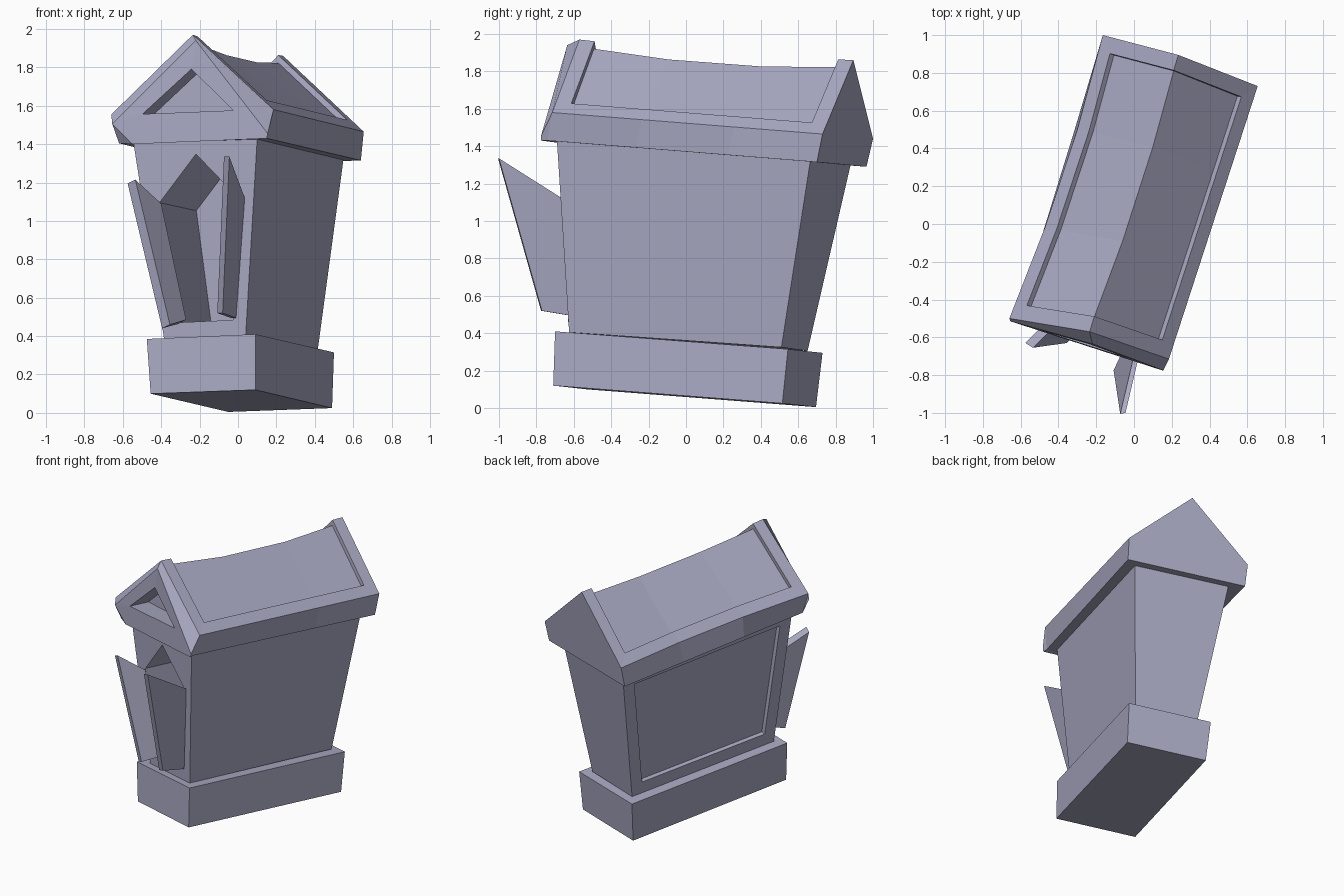
import bpy, bmesh
from mathutils import Vector as V

cube = bpy.data.objects.get("Cube")
if cube:
    bpy.data.objects.remove(cube, do_unlink=True)

stone = bpy.data.materials.new("grey_violet_stone")
stone.use_nodes = True
colour = (0.40, 0.40, 0.55, 1)
stone.diffuse_color = colour
stone.node_tree.nodes["Principled BSDF"].inputs["Base Color"].default_value = colour


def loft(name, sections, adjust=None):
    """Skin matching rings of points and cap both ends."""
    bm = bmesh.new()
    rings = [[bm.verts.new(p) for p in s] for s in sections]
    n = len(rings[0])
    strips = []
    for a, b in zip(rings, rings[1:]):
        strips.append([bm.faces.new((a[i], a[(i + 1) % n], b[(i + 1) % n], b[i])) for i in range(n)])
    bm.faces.new(rings[0])
    bm.faces.new(rings[-1])
    bmesh.ops.recalc_face_normals(bm, faces=bm.faces[:])
    if adjust:
        adjust(bm, strips)
    mesh = bpy.data.meshes.new(name)
    bm.to_mesh(mesh)
    bm.free()
    mesh.materials.append(stone)
    ob = bpy.data.objects.new(name, mesh)
    bpy.context.collection.objects.link(ob)
    return ob


def recess(bm, faces, margin, depth):
    """Sunken panel with an upright rim wall."""
    bmesh.ops.inset_region(bm, faces=faces, thickness=margin, use_even_offset=True)
    bmesh.ops.inset_region(bm, faces=faces, thickness=0.002, depth=-depth, use_even_offset=True)


def carve(target, cutter):
    mod = target.modifiers.new("carve", "BOOLEAN")
    mod.object = cutter
    mod.solver = "EXACT"
    cutter.hide_render = True
    cutter.hide_set(True)
    bpy.context.view_layer.objects.active = target
    bpy.ops.object.modifier_apply(modifier=mod.name)
    bpy.data.objects.remove(cutter, do_unlink=True)


def quad(fl, fr, br, bl):
    return [V(p) for p in (fl, fr, br, bl)]


# Plinth
loft("plinth", [
    quad((-.455, -.53, .10), (.09, -.71, .12), (.49, .515, .025), (-.05, .695, .005)),
    quad((-.475, -.515, .385), (.09, -.70, .41), (.50, .545, .315), (-.065, .73, .295))])

# Tapered walls, with a sunken panel on the -x side
low = quad((-.385, -.485, .385), (.04, -.625, .405), (.415, .51, .325), (-.01, .65, .305))
top = quad((-.545, -.475, 1.41), (.10, -.69, 1.43), (.55, .665, 1.325), (-.095, .88, 1.30))
walls = loft("walls", [low, top], lambda bm, s: recess(bm, [s[0][3]], .09, .03))

# Pointed doorway
inward = V((.32, .95, -.07))


def on_front(u, t):
    return low[0].lerp(low[1], u).lerp(top[0].lerp(top[1], u), t)


arch = [on_front(u, t) for u, t in ((.16, .08), (.84, .08), (.86, .70), (.5, .93), (.15, .69))]
doorway = loft("doorway_cutter", [[p - inward * .1 for p in arch], [p + inward * .6 for p in arch]])
carve(walls, doorway)

# Sagging gabled roof; ring order: left low, left up, ridge, right up, right low
front = [V(p) for p in ((-.62, -.49, 1.405), (-.66, -.50, 1.555), (-.235, -.57, 1.97),
                        (.185, -.715, 1.58), (.15, -.74, 1.43))]
back = [V(p) for p in ((-.17, .965, 1.29), (-.165, 1.0, 1.44), (.235, .895, 1.86),
                       (.655, .73, 1.465), (.64, .70, 1.315))]
nose = [V(p) for p in ((-.55, -.54, 1.40), (-.655, -.515, 1.505), (-.22, -.635, 1.94),
                       (.155, -.775, 1.455), (.15, -.775, 1.43))]
rings = [nose, front]
for t in (.33, .67):
    ring = [a.lerp(b, t) for a, b in zip(front, back)]
    ring[1].x += .03
    ring[2] += V((.02, 0, -.03))
    rings.append(ring)
rings.append(back)


def sink_slopes(bm, strips):
    recess(bm, [s[i] for s in strips[1:] for i in (1, 2)], .085, .03)


roof = loft("roof", rings, sink_slopes)

# Triangular gable niche
tri = [V(p) for p in ((-.49, -.54, 1.555), (-.02, -.70, 1.575), (-.24, -.625, 1.79))]
niche = loft("niche_cutter", [[p - inward * .1 for p in tri], [p + inward * .13 for p in tri]])
carve(roof, niche)


# Two doors hanging ajar: hinge low, hinge top, outer top, outer low
def door(name, corners, thickness):
    pts = [V(p) for p in corners]
    loft(name, [pts, [p + V(thickness) for p in pts]])


door("door_right_panel", ((-.01, -.62, .495), (.035, -.66, 1.12), (-.045, -1.0, 1.335), (-.08, -.77, .52)),
     (-.028, -.005, 0))
door("door_left_panel", ((-.27, -.53, .485), (-.40, -.52, 1.09), (-.535, -.655, 1.215), (-.355, -.63, .46)),
     (-.04, .025, -.02))
